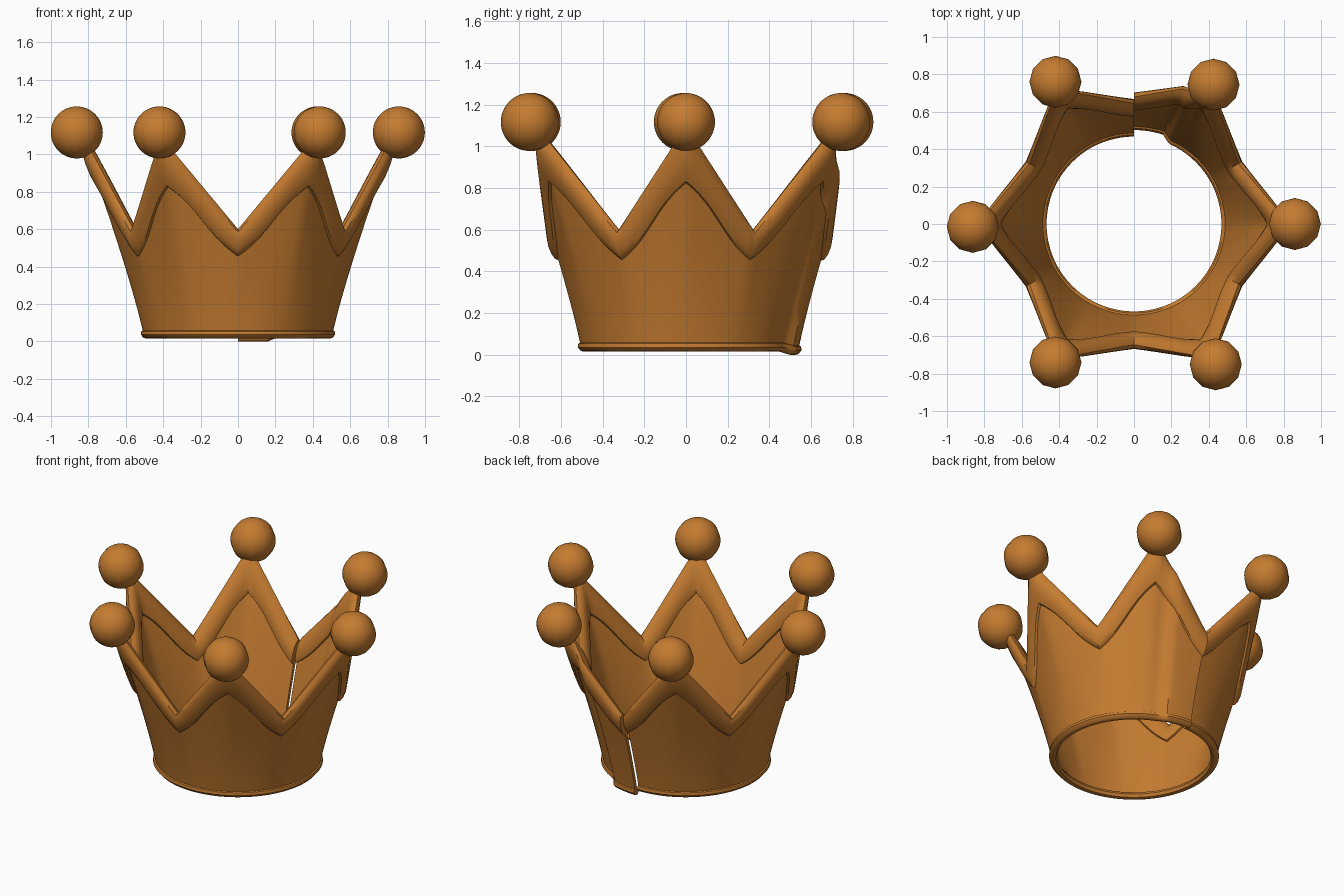
import bpy, bmesh, math
from mathutils import Vector

if "Cube" in bpy.data.objects:
    bpy.data.objects.remove(bpy.data.objects["Cube"])

gold = bpy.data.materials.new("gold")
gold.diffuse_color = (0.56, 0.2, 0.03, 1)
gold.use_nodes = True
gold.node_tree.nodes["Principled BSDF"].inputs["Base Color"].default_value = gold.diffuse_color

STEPS = 10                       # columns between a valley and a tip
VALLEY_R, VALLEY_Z = 0.645, 0.60
TIP_R, TIP_Z = 0.83, 1.10


def polar(r, deg):
    a = math.radians(deg)
    return Vector((r * math.cos(a), r * math.sin(a)))


def section(f):
    """Half cross-section at fraction f (0 valley, 1 tip): (z, half thickness)."""
    top = VALLEY_Z + (TIP_Z - VALLEY_Z) * f
    soft = f - 0.09 * math.sin(2 * math.pi * f) / 2
    low = 0.455 + 0.37 * soft
    rows = [(0.015, 0.0), (0.018, 0.014), (0.036, 0.026), (0.054, 0.02), (0.058, 0.011)]
    rows += [(0.058 + (low - 0.058) * i / 8, 0.011) for i in range(1, 9)]
    bead = [(0.03, 0.025), (0.2, 0.036), (0.45, 0.04), (0.7, 0.036), (0.9, 0.022), (1, 0)]
    rows += [(low + (top - low) * s, w) for s, w in bead]
    return top, rows


# crown wall: one open band wrapped around, its ends meeting at the back valley
bm = bmesh.new()
columns = []
total = 12 * STEPS
for c in range(total + 1):
    seg, k = divmod(c, STEPS)
    f = k / STEPS
    if seg % 2:
        f = 1 - f
    a0, a1 = 90 - 30 * seg, 90 - 30 * (seg + 1)
    r0, r1 = (TIP_R, VALLEY_R) if seg % 2 else (VALLEY_R, TIP_R)
    rim = polar(r0, a0).lerp(polar(r1, a1), k / STEPS)
    deg = 90 - 30 * c / STEPS
    foot_dir, rim_dir = polar(1, deg), rim.normalized()
    top, rows = section(f)
    # the starting end of the band sits proud of the finishing end
    flap = 1.0 if c <= 6 else (0.4 if c == 7 else 0.0)

    def point(z, off):
        t = max(0.0, (z - 0.015) / (top - 0.015))
        r = 0.49 + (rim.length - 0.49) * t ** 1.15 + off + 0.035 * flap
        d = foot_dir.lerp(rim_dir, t).normalized()
        drop = 0.015 * flap * (1 - t)
        return bm.verts.new((d.x * r, d.y * r, z - drop))

    outer = [point(z, w) for z, w in rows]
    inner = [point(z, -w) for z, w in reversed(rows[1:-1])]
    columns.append(outer + inner)

n = len(columns[0])
for a, b in zip(columns, columns[1:]):
    for i in range(n):
        j = (i + 1) % n
        bm.faces.new((a[i], b[i], b[j], a[j]))
# close both ends of the band
half = n // 2
for col in (columns[0], columns[-1]):
    for i in range(half):
        quad = [col[i], col[i + 1], col[(n - i - 1) % n], col[(n - i) % n]]
        bm.faces.new(list(dict.fromkeys(quad)))
bmesh.ops.recalc_face_normals(bm, faces=bm.faces)
mesh = bpy.data.meshes.new("crown_band")
bm.to_mesh(mesh)
bm.free()
band = bpy.data.objects.new("crown_band", mesh)
bpy.context.collection.objects.link(band)
band.data.materials.append(gold)
bpy.context.view_layer.objects.active = band
band.select_set(True)
bpy.ops.object.shade_smooth_by_angle(angle=math.radians(40))

# balls on the six tips
tips = [(0.86, 0.0), (0.425, 0.745), (-0.42, 0.76),
        (-0.862, -0.015), (-0.42, -0.74), (0.437, -0.75)]
for i, (x, y) in enumerate(tips):
    bpy.ops.mesh.primitive_uv_sphere_add(segments=12, ring_count=24, radius=0.139,
                                         location=(x, y, 1.117))
    ball = bpy.context.object
    ball.name = f"tip_ball_{i + 1}"
    ball.data.materials.append(gold)
    bpy.ops.object.shade_smooth()
